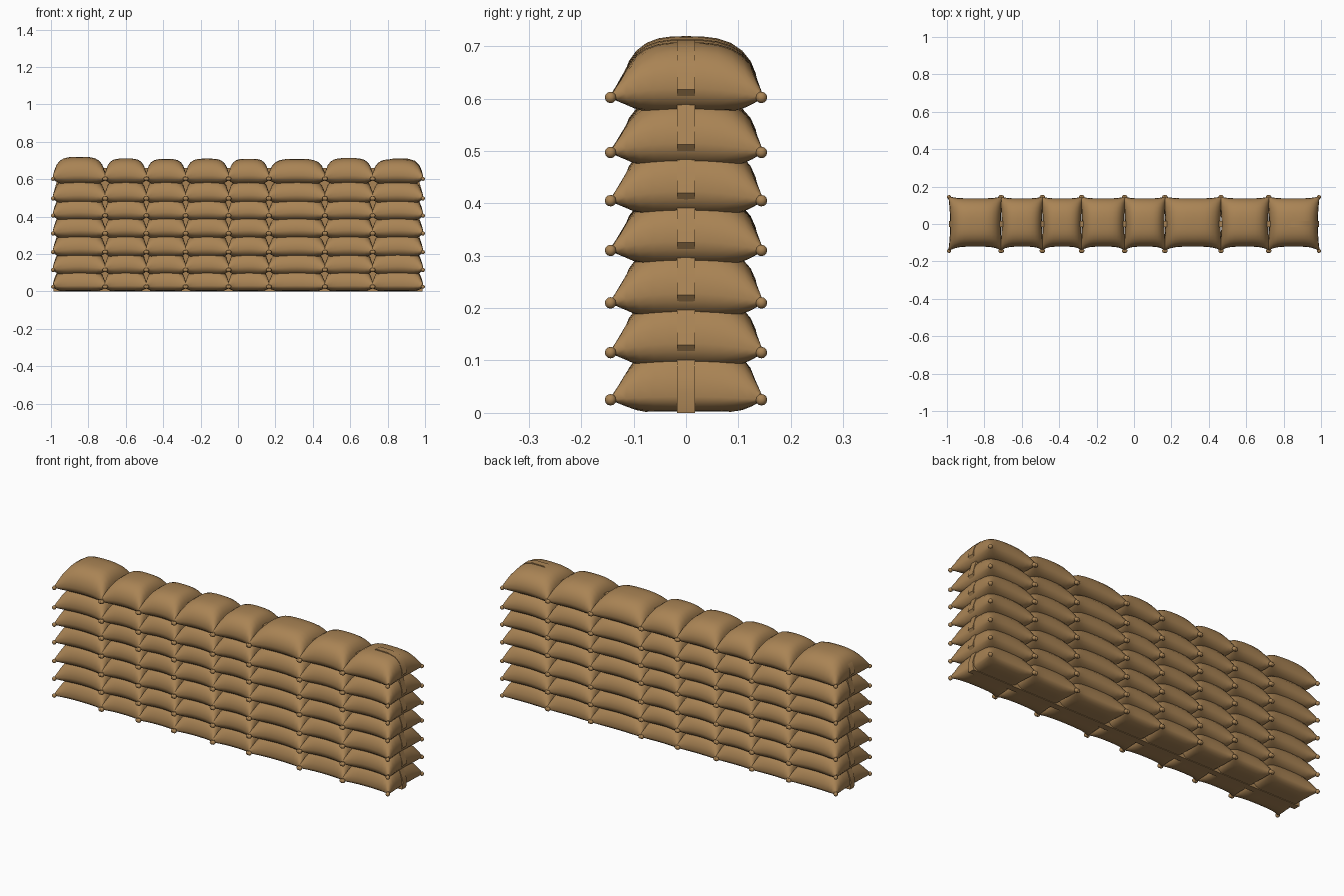
import bpy, bmesh, math, random
from mathutils import Matrix

if "Cube" in bpy.data.objects:
    bpy.data.objects.remove(bpy.data.objects["Cube"])

random.seed(4)
mat = bpy.data.materials.new("burlap_brown")
mat.diffuse_color = (0.40, 0.23, 0.09, 1)
mat.use_nodes = True
mat.node_tree.nodes["Principled BSDF"].inputs["Base Color"].default_value = mat.diffuse_color

SEAMS_X = [-0.985, -0.71, -0.49, -0.28, -0.05, 0.165, 0.465, 0.72, 0.985]
ROWS_Z = [0.025, 0.115, 0.21, 0.31, 0.405, 0.497, 0.602]
N = 14


def finish(bm, name):
    bmesh.ops.recalc_face_normals(bm, faces=bm.faces)
    me = bpy.data.meshes.new(name)
    bm.to_mesh(me)
    bm.free()
    me.materials.append(mat)
    ob = bpy.data.objects.new(name, me)
    bpy.context.collection.objects.link(ob)
    bpy.ops.object.select_all(action='DESELECT')
    ob.select_set(True)
    bpy.context.view_layer.objects.active = ob
    bpy.ops.object.shade_smooth_by_angle(angle=math.radians(45))
    return ob


def sandbag(name, x0, x1, zs, up, down, lift):
    """Pillow: domed top and shallow underside meeting at a pinched seam."""
    bm = bmesh.new()
    cx, hx = (x0 + x1) / 2, (x1 - x0) / 2 + 0.008

    def point(u, v, side):
        corner_y, pinch_y = (0.147, 0.026) if v < 0 else (0.149, 0.012)
        x = cx + u * (hx - 0.010 * (1 - v * v))
        y = v * (corner_y - pinch_y * (1 - u ** 4))
        dome = (max(0, 1 - u ** 4) ** 0.5) * (max(0, 1 - abs(v) ** 3) ** 0.5)
        z = zs + lift * (1 - u * u * v * v)
        if side > 0:
            z += (up - lift) * dome
        else:
            z -= (down + lift) * min(1, 1.25 * dome)
        return x, y, z

    ts = [math.sin(math.pi / 2 * (2 * i / N - 1)) for i in range(N + 1)]
    for side in (1, -1):
        grid = [[bm.verts.new(point(u, v, side)) for v in ts] for u in ts]
        for i in range(N):
            for j in range(N):
                bm.faces.new((grid[i][j], grid[i + 1][j],
                              grid[i + 1][j + 1], grid[i][j + 1]))
    bmesh.ops.remove_doubles(bm, verts=bm.verts, dist=0.0002)
    # tied ears at the four corners
    for u in (-1, 1):
        for v in (-1, 1):
            bmesh.ops.create_uvsphere(
                bm, u_segments=10, v_segments=6, radius=0.011,
                matrix=Matrix.Translation((cx + u * (hx - 0.004), v * 0.144, zs)))
    return finish(bm, name)


# stacked bags in straight columns
for r, zs in enumerate(ROWS_Z):
    for c in range(8):
        up = 0.108 + random.uniform(-0.004, 0.003)
        if r == 6 and c == 0:
            up = 0.117
        sandbag(f"sandbag_row{r + 1}_col{c + 1}", SEAMS_X[c], SEAMS_X[c + 1], zs, up,
                0.022 if r == 0 else 0.024, 0.006 if r == 0 else 0.018)

# central strip that runs along the bottom and up both bulging ends
half = [(0.985, 0.0)]
for i, z in enumerate(ROWS_Z):
    half += [(0.990, z + 0.015), (0.982, z + 0.045)]
    if i < 6:
        half += [(0.968, ROWS_Z[i + 1] - 0.012)]
half += [(0.970, 0.676), (0.945, 0.699), (0.90, 0.712), (0.83, 0.712), (0.76, 0.66)]
outline = half + [(-x, z) for x, z in reversed(half)]
bm = bmesh.new()
face = bm.faces.new([bm.verts.new((x, -0.017, z)) for x, z in outline])
ext = bmesh.ops.extrude_face_region(bm, geom=[face])
bmesh.ops.translate(bm, vec=(0, 0.034, 0),
                    verts=[g for g in ext["geom"] if isinstance(g, bmesh.types.BMVert)])
finish(bm, "center_strip")
